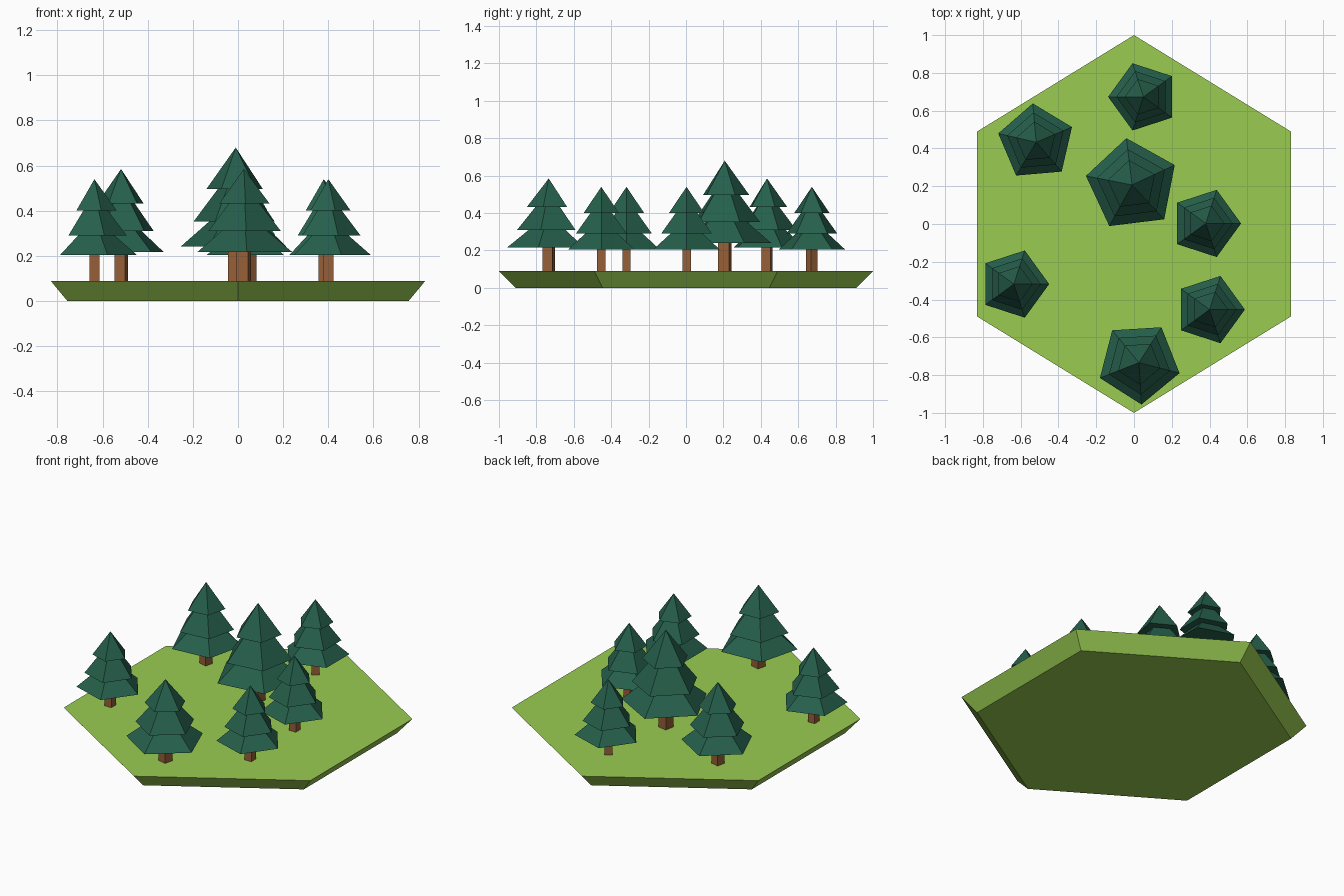
import bpy, bmesh
from math import cos, sin, radians, tau

if "Cube" in bpy.data.objects:
    bpy.data.objects.remove(bpy.data.objects["Cube"])


def material(name, rgb):
    m = bpy.data.materials.new(name)
    m.diffuse_color = (*rgb, 1)
    m.use_nodes = True
    m.node_tree.nodes["Principled BSDF"].inputs["Base Color"].default_value = m.diffuse_color
    return m


GRASS = material("grass", (0.32, 0.60, 0.083))
LEAF = material("needles", (0.019, 0.114, 0.07))
BARK = material("bark", (0.30, 0.114, 0.038))


def frustum(bm, sides, r0, z0, r1, z1, turn):
    """Closed prism, frustum or (r1 = 0) pyramid with its first corner at angle turn."""
    def ring(r, z):
        return [bm.verts.new((r * cos(turn + tau * i / sides),
                              r * sin(turn + tau * i / sides), z)) for i in range(sides)]
    low = ring(r0, z0)
    bm.faces.new(low[::-1])
    if r1 == 0:
        tip = bm.verts.new((0, 0, z1))
        for i in range(sides):
            bm.faces.new((low[i], low[(i + 1) % sides], tip))
    else:
        high = ring(r1, z1)
        bm.faces.new(high)
        for i in range(sides):
            j = (i + 1) % sides
            bm.faces.new((low[i], low[j], high[j], high[i]))


def finish(bm, name, mat, loc=(0, 0, 0)):
    me = bpy.data.meshes.new(name)
    bm.to_mesh(me)
    bm.free()
    me.materials.append(mat)
    ob = bpy.data.objects.new(name, me)
    ob.location = loc
    bpy.context.collection.objects.link(ob)


GROUND = 0.09

# Hexagonal ground tile, narrower underneath
bm = bmesh.new()
frustum(bm, 6, 0.91, 0, 1.0, GROUND, radians(90))
for v in bm.verts:
    v.co.x *= 0.83 / 0.866
    v.co.y *= 0.98 if abs(v.co.x) > 0.1 else 1.0
finish(bm, "ground_tile", GRASS)

# Tiers as fractions: (radius, base height, tip height)
TIERS = [(1.0, 0.256, 0.62), (0.765, 0.444, 0.87), (0.53, 0.69, 1.0)]


def tree(n, x, y, radius, height, turn):
    a = radians(turn)
    # Square trunk
    bm = bmesh.new()
    frustum(bm, 4, 0.17 * radius, 0, 0.17 * radius, 0.27 * height, a + radians(45))
    finish(bm, f"trunk_{n}", BARK, (x, y, GROUND))
    # Three stacked five-sided tiers
    bm = bmesh.new()
    for r, z0, z1 in TIERS:
        frustum(bm, 5, r * radius, z0 * height, 0, z1 * height, a)
    finish(bm, f"foliage_{n}", LEAF, (x, y, GROUND))


# Trees: x, y, radius, height, turn in degrees
TREES = [
    (-0.01, 0.207, 0.249, 0.59, 169),
    (0.05, 0.673, 0.187, 0.45, 36),
    (-0.518, 0.433, 0.206, 0.495, 167),
    (0.38, 0.003, 0.187, 0.45, 0),
    (0.40, -0.453, 0.187, 0.45, 0),
    (-0.636, -0.318, 0.187, 0.45, 0),
    (0.026, -0.734, 0.222, 0.495, -14.5),
]
for n, t in enumerate(TREES, 1):
    tree(n, *t)
